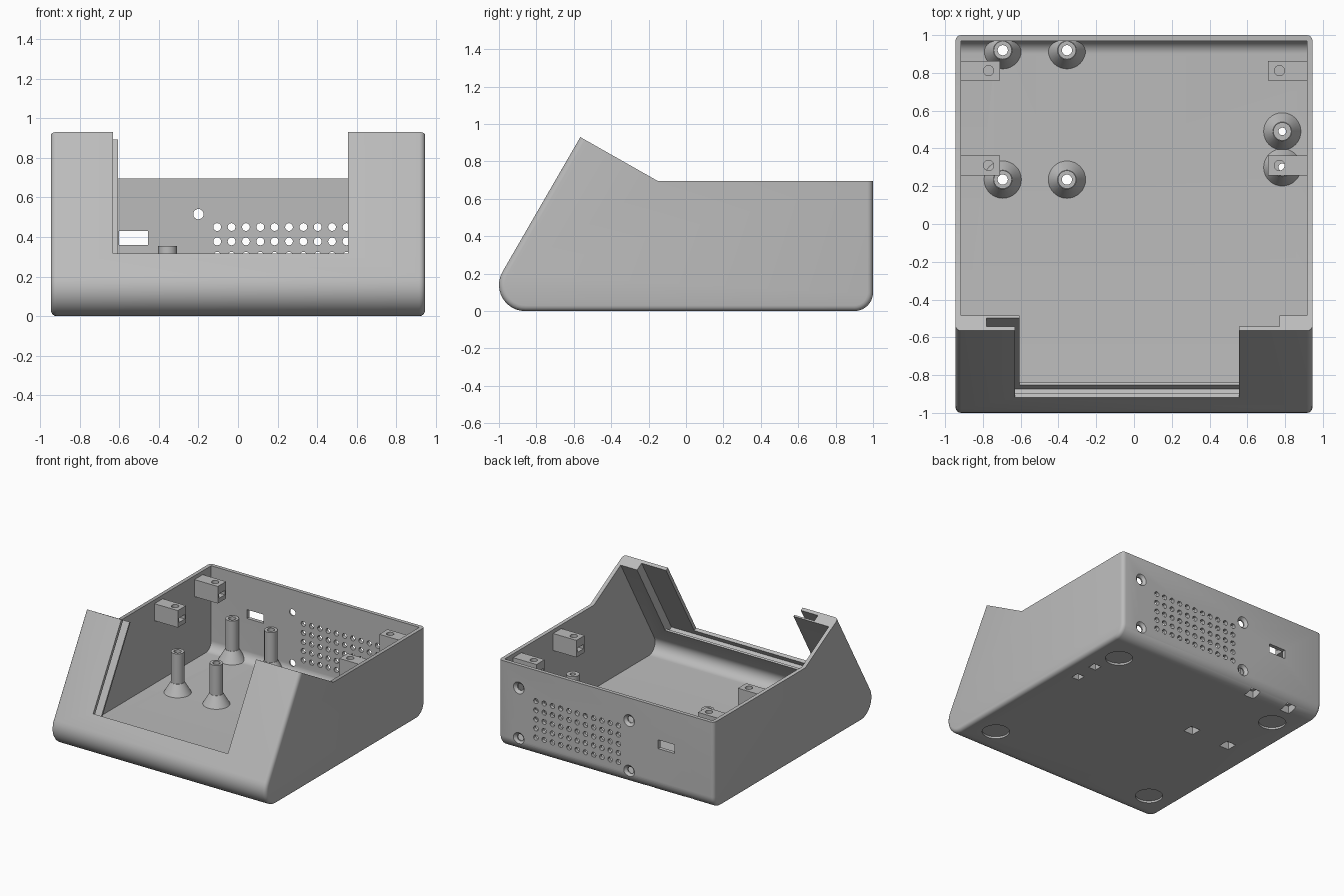
import bpy, bmesh, math
from mathutils import Matrix, Vector

cube = bpy.data.objects.get("Cube")
if cube:
    bpy.data.objects.remove(cube, do_unlink=True)

# One plain grey plastic
grey = bpy.data.materials.new("grey_plastic")
grey.use_nodes = True
COLOUR = (0.5, 0.5, 0.5, 1)
grey.diffuse_color = COLOUR
grey.node_tree.nodes["Principled BSDF"].inputs["Base Color"].default_value = COLOUR


# Helpers
def make_object(name, bm):
    bmesh.ops.recalc_face_normals(bm, faces=bm.faces[:])
    mesh = bpy.data.meshes.new(name)
    bm.to_mesh(mesh)
    bm.free()
    mesh.materials.append(grey)
    obj = bpy.data.objects.new(name, mesh)
    bpy.context.collection.objects.link(obj)
    return obj


def arc(cy, cz, r, start, end, steps=12):
    angles = [math.radians(start + (end - start) * i / steps) for i in range(steps + 1)]
    return [(cy + r * math.cos(a), cz + r * math.sin(a)) for a in angles]


def extrude_profile(bm, points, half_width):
    face = bm.faces.new([bm.verts.new((-half_width, y, z)) for y, z in points])
    new = bmesh.ops.extrude_face_region(bm, geom=[face])["geom"]
    verts = [v for v in new if isinstance(v, bmesh.types.BMVert)]
    bmesh.ops.translate(bm, verts=verts, vec=(2 * half_width, 0, 0))


def box(bm, xs, ys, zs, frame=Matrix()):
    size = [b - a for a, b in (xs, ys, zs)]
    centre = [(a + b) / 2 for a, b in (xs, ys, zs)]
    bmesh.ops.create_cube(bm, size=1, matrix=frame @ Matrix.Translation(centre)
                          @ Matrix.Diagonal((*size, 1)))


def rod(bm, start, end, r1, r2=None, sides=24):
    a, b = Vector(start), Vector(end)
    turn = (b - a).to_track_quat("Z", "Y").to_matrix().to_4x4()
    bmesh.ops.create_cone(bm, cap_ends=True, segments=sides, radius1=r1,
                          radius2=r1 if r2 is None else r2, depth=(b - a).length,
                          matrix=Matrix.Translation((a + b) / 2) @ turn)


def boolean(obj, bm, operation="DIFFERENCE"):
    cutter = make_object("cutter", bm)
    cutter.hide_render = True
    mod = obj.modifiers.new("cut", "BOOLEAN")
    mod.operation, mod.object, mod.solver = operation, cutter, "MANIFOLD"
    bpy.context.view_layer.objects.active = obj
    bpy.ops.object.modifier_apply(modifier=mod.name)
    bpy.data.objects.remove(cutter, do_unlink=True)


# Case body: side profile with softened outer edges
WALL_X, CASE_X, RIM = 0.915, 0.945, 0.695
bm = bmesh.new()
extrude_profile(bm, arc(-0.86, 0.14, 0.14, 150, 270) + arc(0.9, 0.1, 0.1, 270, 360)
                + [(1, RIM), (-0.15, RIM), (-0.565, 0.93)], CASE_X)
soft = [e for e in bm.edges if abs(e.verts[0].co.x - e.verts[1].co.x) < 0.01
        and min(v.co.z for v in e.verts) < RIM - 0.01]
bmesh.ops.bevel(bm, geom=soft, offset=0.03, segments=4, profile=0.5, affect="EDGES")
shell = make_object("case_shell", bm)

# Hollow interior
bm = bmesh.new()
extrude_profile(bm, arc(-0.838, 0.11, 0.08, 150, 270) + arc(0.9, 0.1, 0.07, 270, 360)
                + [(0.97, 1.2), (-0.305, 1.2)], WALL_X)
boolean(shell, bm)

# Sloped front: axes are x, up the slope, and depth into the wall
slope = math.radians(60)
up = Vector((0, math.cos(slope), math.sin(slope)))
inward = Vector((0, math.sin(slope), -math.cos(slope)))
axes = Matrix((Vector((1, 0, 0)), up, inward)).transposed().to_4x4()
frame = Matrix.Translation((0, -1, 0.17)) @ axes

# Panel opening, rear opening and the slot between the lips
for xs, ups, depths in (((-0.63, 0.555), (0.167, 1.1), (-0.1, 0.05)),
                        ((-0.605, 0.77), (0.167, 1.1), (0.045, 0.13)),
                        ((-0.78, 0.77), (0.125, 1.1), (0.023, 0.075))):
    bm = bmesh.new()
    box(bm, xs, ups, depths, frame)
    boolean(shell, bm)

# Standoffs: (x, y, bore radius, nut recess half width)
POSTS = [(x, y, 0.027, 0.042) for x in (-0.695, -0.355) for y in (0.235, 0.92)]
POSTS += [(0.785, y, 0.02, 0.032) for y in (0.3, 0.49)]


def nut_recess(bm, x, y, nut):
    box(bm, (x - nut, x + nut), (y - nut, y + nut), (-0.1, 0.06))


for number, (x, y, bore, nut) in enumerate(POSTS, 1):
    bm = bmesh.new()
    rod(bm, (x, y, 0.028), (x, y, 0.115), 0.1, 0.05, sides=32)
    post = make_object(f"standoff_{number}", bm)
    bm = bmesh.new()
    rod(bm, (x, y, 0.08), (x, y, 0.355), 0.048, sides=32)
    boolean(post, bm, "UNION")
    bm = bmesh.new()
    nut_recess(bm, x, y, nut)
    boolean(post, bm)
    bm = bmesh.new()
    rod(bm, (x, y, 0.01), (x, y, 0.5), bore)
    boolean(post, bm)
    if y > 0.8:  # trim flush inside the back wall
        bm = bmesh.new()
        box(bm, (x - 0.2, x + 0.2), (0.968, 1.2), (-0.1, 0.5))
        boolean(post, bm)

# Underside: round foot recesses and nut recesses
bm = bmesh.new()
for x in (-0.73, 0.73):
    for y in (-0.7, 0.7):
        rod(bm, (x, y, -0.1), (x, y, 0.016), 0.1, sides=32)
for x, y, bore, nut in POSTS:
    nut_recess(bm, x, y, nut)
boolean(shell, bm)

# Back wall: countersinks, then screw bores, vent grid and connector window
SCREWS = [(x, z) for x in (-0.2, 0.77) for z in (0.113, 0.515)]
bm = bmesh.new()
for x, z in SCREWS:
    rod(bm, (x, 0.98, z), (x, 1.005, z), 0.027, 0.052)
boolean(shell, bm)

bm = bmesh.new()
for x, z in SCREWS:
    rod(bm, (x, 0.9, z), (x, 1.1, z), 0.026)
for col in range(11):
    for row in range(5):
        x, z = -0.105 + 0.0725 * col, 0.16 + 0.0725 * row
        rod(bm, (x, 0.9, z), (x, 1.1, z), 0.02, sides=12)
box(bm, (-0.6, -0.455), (0.9, 1.1), (0.36, 0.43))
boolean(shell, bm)

# Lid mounting blocks with screw hole and nut slot
for side, label in ((1, "left"), (-1, "right")):
    for y, place in ((0.31, "front"), (0.812, "rear")):
        bm = bmesh.new()
        box(bm, sorted((side * 0.71, side * 0.92)), (y - 0.052, y + 0.052), (0.53, 0.665))
        block = make_object(f"{place}_{label}_lid_block", bm)
        bm = bmesh.new()
        rod(bm, (side * 0.77, y, 0.4), (side * 0.77, y, 0.8), 0.027)
        boolean(block, bm)
        bm = bmesh.new()
        box(bm, sorted((side * 0.6, side * 0.81)), (y - 0.036, y + 0.036), (0.565, 0.6))
        boolean(block, bm)

# Smooth the rounded parts, keep corners sharp
bpy.ops.object.select_all(action="DESELECT")
for obj in bpy.context.collection.objects:
    if obj.type == "MESH" and grey.name in obj.data.materials:
        obj.select_set(True)
bpy.context.view_layer.objects.active = shell
bpy.ops.object.shade_smooth_by_angle(angle=math.radians(30))
